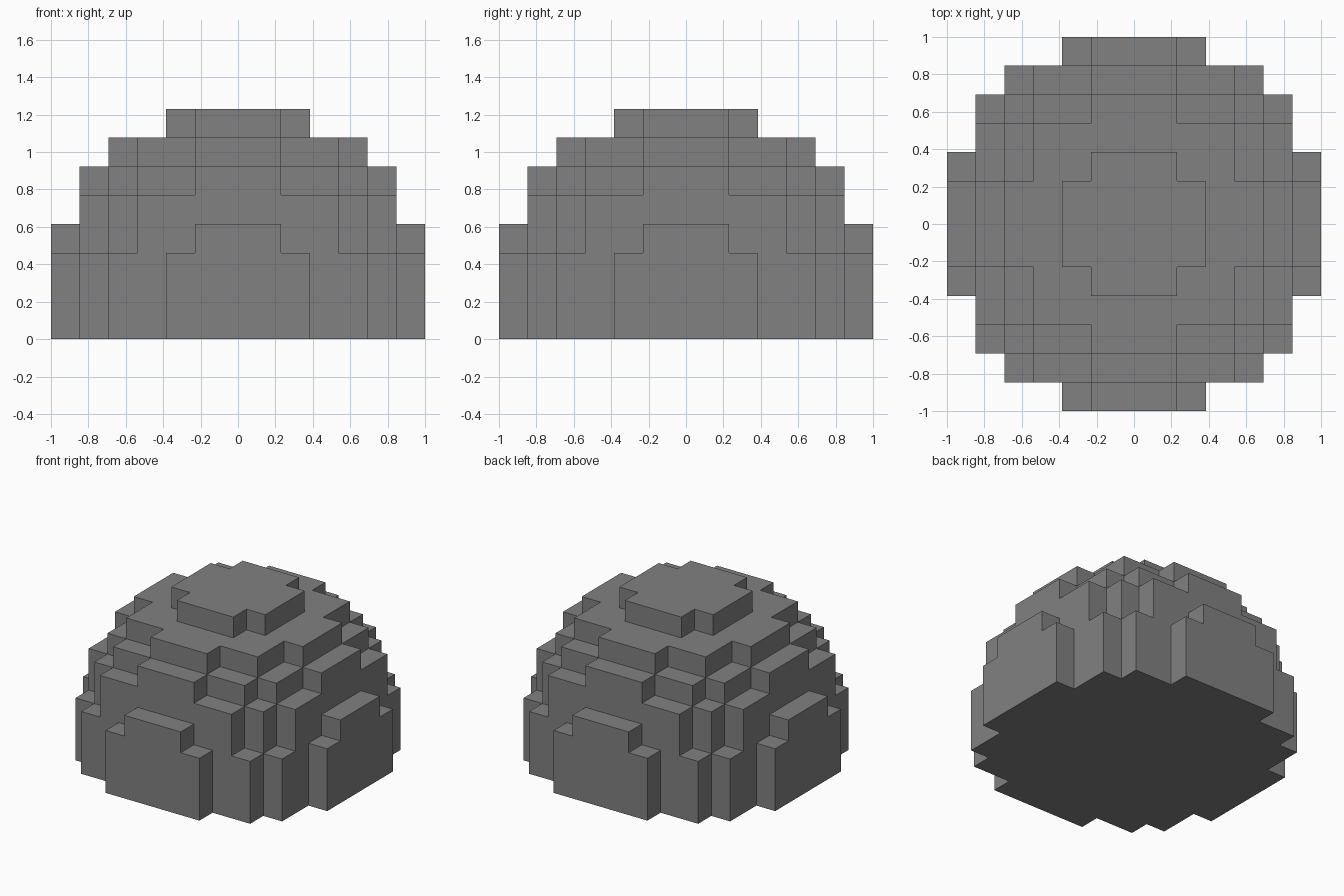
import bpy
import bmesh
from itertools import product

cube = bpy.data.objects.get("Cube")
if cube:
    bpy.data.objects.remove(cube, do_unlink=True)

CELLS = 13                # blocks across the widest part
SIZE = 2 / CELLS          # edge of one block
REACH = CELLS // 2        # blocks from the middle to the rim
BELOW = 1                 # block layers kept below the middle
LIMIT = 43                # squared block distance that is still filled

# Stone grey material
grey = bpy.data.materials.new("stone_grey")
grey.use_nodes = True
colour = (0.22, 0.22, 0.22, 1)
grey.diffuse_color = colour
grey.node_tree.nodes["Principled BSDF"].inputs["Base Color"].default_value = colour


def filled(cell):
    return cell[2] >= -BELOW and sum(c * c for c in cell) <= LIMIT


# Blocky dome: one outer skin, with faces only where a block meets air
bm = bmesh.new()
corners = {}


def corner(p):
    if p not in corners:
        x, y, z = p
        corners[p] = bm.verts.new((x * SIZE / 2, y * SIZE / 2,
                                   (z + 2 * BELOW + 1) * SIZE / 2))
    return corners[p]


span = range(-REACH, REACH + 1)
for cell in product(span, span, span):
    if not filled(cell):
        continue
    for axis, side in product(range(3), (-1, 1)):
        neighbour = list(cell)
        neighbour[axis] += side
        if filled(neighbour):
            continue
        u, v = (axis + 1) % 3, (axis + 2) % 3
        ring = []
        for du, dv in ((-1, -1), (1, -1), (1, 1), (-1, 1)):
            p = [2 * c for c in cell]
            p[axis] += side
            p[u] += du
            p[v] += dv
            ring.append(corner(tuple(p)))
        bm.faces.new(ring if side > 0 else ring[::-1])

mesh = bpy.data.meshes.new("block_dome")
bm.to_mesh(mesh)
bm.free()
mesh.materials.append(grey)
bpy.context.collection.objects.link(bpy.data.objects.new("block_dome", mesh))
